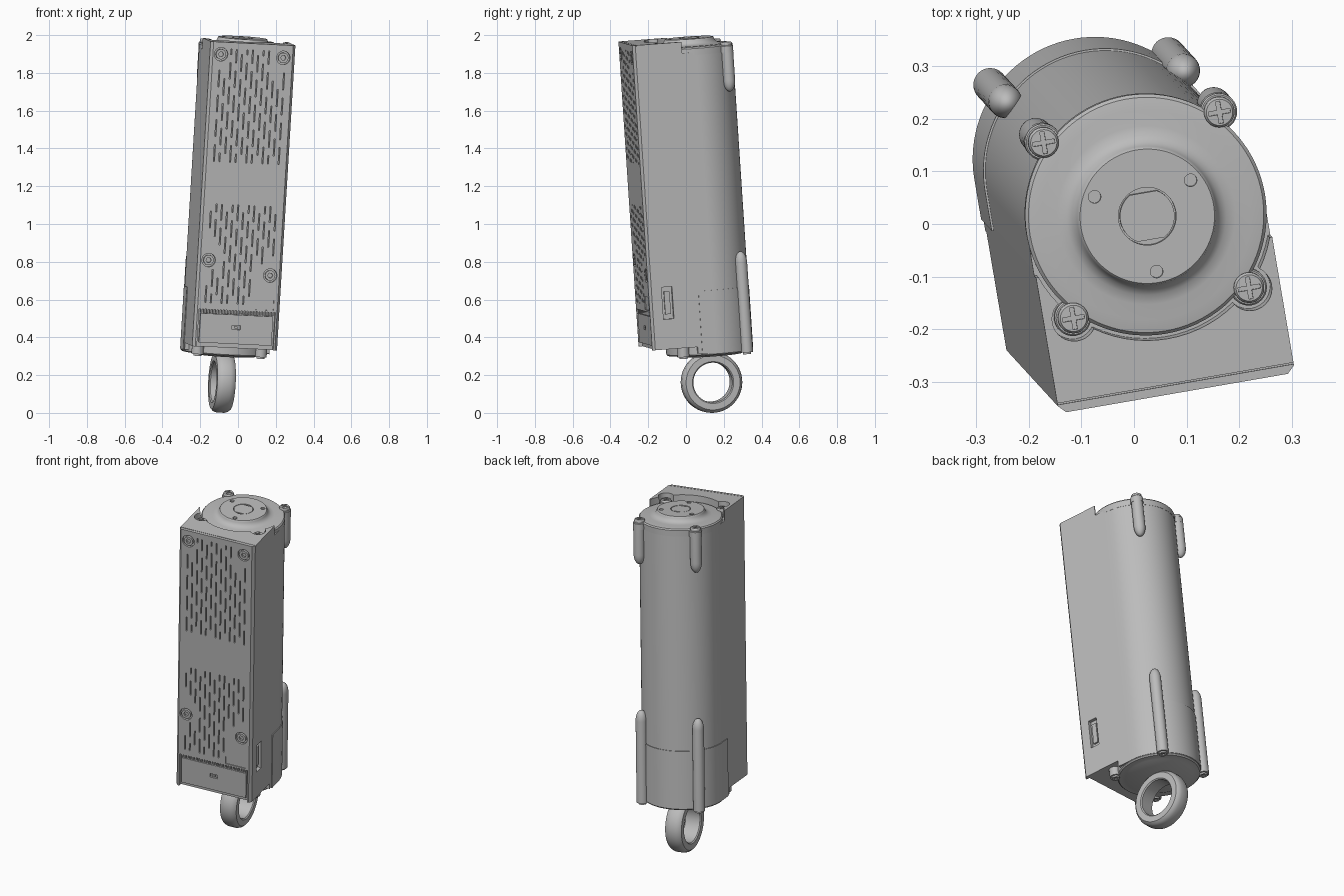
import bpy, bmesh, math
from mathutils import Matrix, Vector

cube = bpy.data.objects.get("Cube")
if cube:
    bpy.data.objects.remove(cube, do_unlink=True)

# Leaning frame: origin in the ring centre, local z along the tube
axis = Vector((0.0605, -0.066, 1)).normalized()
side = Vector((0.986, 0.167, 0))
side = (side - axis * side.dot(axis)).normalized()
depth = axis.cross(side)
FRAME = Matrix((side, depth, axis)).transposed().to_4x4()
FRAME.translation = (-0.085, 0.135, 0.163)

grey = bpy.data.materials.new("light grey")
grey.use_nodes = True
grey.diffuse_color = (0.5, 0.5, 0.5, 1)
grey.node_tree.nodes["Principled BSDF"].inputs["Base Color"].default_value = (0.5, 0.5, 0.5, 1)


def finish(name, bm):
    bmesh.ops.remove_doubles(bm, verts=bm.verts, dist=1e-5)
    bmesh.ops.dissolve_degenerate(bm, edges=bm.edges, dist=1e-6)
    bmesh.ops.recalc_face_normals(bm, faces=bm.faces)
    mesh = bpy.data.meshes.new(name)
    bm.to_mesh(mesh)
    bm.free()
    mesh.materials.append(grey)
    ob = bpy.data.objects.new(name, mesh)
    bpy.context.collection.objects.link(ob)
    ob.matrix_world = FRAME
    return ob


def prism(name, pts, z0, z1):
    bm = bmesh.new()
    face = bm.faces.new([bm.verts.new((x, y, z0)) for x, y in pts])
    new = bmesh.ops.extrude_face_region(bm, geom=[face])["geom"]
    top = [v for v in new if isinstance(v, bmesh.types.BMVert)]
    bmesh.ops.translate(bm, verts=top, vec=(0, 0, z1 - z0))
    return finish(name, bm)


def lathe(name, profile, places, turn=Matrix(), steps=48, closed=False):
    """Spin (radius, height) points, then copy the solid to each place."""
    bm = bmesh.new()
    for place in places:
        vs = [bm.verts.new((r, 0, z)) for r, z in profile]
        es = [bm.edges.new(p) for p in zip(vs, vs[1:])]
        if closed:
            es.append(bm.edges.new((vs[-1], vs[0])))
        old = set(bm.verts) - set(vs)
        bmesh.ops.spin(bm, geom=vs + es, cent=(0, 0, 0), axis=(0, 0, 1),
                       angle=math.tau, steps=steps)
        mine = [v for v in bm.verts if v not in old]
        bmesh.ops.transform(bm, matrix=Matrix.Translation(place) @ turn, verts=mine)
    return finish(name, bm)


def boxes(name, items):
    """Each item is centre, size and optional turn about z."""
    bm = bmesh.new()
    for c, s, *a in items:
        m = Matrix.Translation(c) @ Matrix.Rotation(a[0] if a else 0, 4, 'Z') @ Matrix.Diagonal((*s, 1))
        bmesh.ops.create_cube(bm, size=1, matrix=m)
    return finish(name, bm)


def pin(r, z0, z1):
    return [(0, z0), (r, z0), (r, z1), (0, z1)]


def cut(ob, *cutters):
    for c in cutters:
        c.hide_render = True
        mod = ob.modifiers.new("cut", 'BOOLEAN')
        mod.operation, mod.solver, mod.object = 'DIFFERENCE', 'EXACT', c
        bpy.context.view_layer.update()
        mesh = bpy.data.meshes.new_from_object(ob.evaluated_get(bpy.context.evaluated_depsgraph_get()))
        ob.modifiers.clear()
        ob.data = mesh
        bpy.data.objects.remove(c, do_unlink=True)


def arch(r, front, n=48):
    arc = [(r * math.cos(math.pi * i / n), r * math.sin(math.pi * i / n)) for i in range(n + 1)]
    return arc + [(-r, front), (r, front)]


def corner(deg, r):
    a = math.radians(deg)
    return Vector((r * math.cos(a), r * math.sin(a), 0))


FRONT, W, TOP = -0.342, 0.228, 1.825
FORWARD = Matrix.Rotation(math.pi / 2, 4, 'X')  # lathe axis to the front
backs = [corner(d, 0.243) for d in (45, 135)]
fronts = [corner(d, 0.24) for d in (-45, -135)]

# Motor tube and its lower sleeve
prism("motor_tube", arch(W, -0.1), 0.17, 1.765)
prism("lower_sleeve", arch(0.232, -0.077), 0.165, 0.5)
lathe("bottom_cover", [(0, 0.145), (0.17, 0.145), (0.185, 0.152), (0.222, 0.155),
                       (0.229, 0.162), (0.229, 0.22), (0, 0.22)], [(0, 0, 0)], steps=72)

# Box housing on the front, with chamfered front edges
c = 0.014
housing = prism("box_housing", [(W, -0.08), (-W, -0.08), (-W, FRONT + c), (c - W, FRONT),
                                (W - c, FRONT), (W, FRONT + c)], 0.205, TOP)
cut(housing, lathe("pocket", pin(0.237, 1.765, 1.95), [(0, 0, 0)], steps=72))
for f in fronts:
    cut(housing, lathe("lug_pocket", pin(0.042, 1.765, 1.95), [f], steps=32))

# Front screws, vents, label, connector bay and side port
screws = [(-0.17, 1.76), (0.165, 1.757), (-0.17, 0.666), (0.165, 0.6)]
seats = [(x, FRONT, z) for x, z in screws]
label = Vector((0.133, 0.45))
slots = []
for low, high in ((0.44, 0.965), (1.19, 1.79)):
    for i in range(13):
        x, z = (i - 6) * 0.029, low - (i % 3) * 0.044
        while z < high:
            a, b = max(z, low), min(z + 0.09, high)
            mid = Vector((x, (a + b) / 2))
            near = any((mid - Vector(s)).length < 0.04 + (b - a) / 2 for s in screws)
            on_label = abs(x - label.x) < 0.075 and a < label.y + 0.05
            if b - a > 0.015 and not near and not on_label:
                slots.append(((x, FRONT, mid.y), (0.006, 0.03, b - a)))
            z += 0.132
cut(housing,
    boxes("vents", slots),
    lathe("screw_seats", pin(0.036, -0.014, 0.014), seats, FORWARD, 32),
    boxes("label_recess", [((label.x, FRONT, label.y), (0.12, 0.01, 0.07))]),
    boxes("connector_bay", [((0, FRONT, 0.3), (0.41, 0.04, 0.21))]),
    boxes("side_port", [((W, -0.245, 0.45), (0.04, 0.056, 0.17))]),
    boxes("seam", [((0, FRONT + 0.018, TOP), (0.6, 0.003, 0.01))]))

panel = boxes("connector_panel", [((0, FRONT + 0.014, 0.305), (0.39, 0.02, 0.155))])
cut(panel, boxes("socket", [((0, FRONT, 0.315), (0.045, 0.03, 0.022))]))
boxes("socket_tongue", [((0, FRONT + 0.012, 0.315), (0.015, 0.012, 0.012))])
boxes("bay_teeth", [(((i - 12) * 0.016, FRONT + 0.012, 0.395), (0.008, 0.018, 0.02)) for i in range(25)])
boxes("port_insert", [((W - 0.015, -0.245, 0.45), (0.012, 0.03, 0.12))])
heads = lathe("front_screws", pin(0.027, -0.02, 0.001), seats, FORWARD, 32)
cut(heads, lathe("hex_sockets", pin(0.014, -0.01, 0.02), seats, FORWARD, 6))

# Round top cover with a raised boss
cover = lathe("top_cover", [(0, 1.75), (0.229, 1.75), (0.23, 1.785), (0.224, 1.792), (0.2, 1.796),
                            (0.17, 1.796), (0.152, 1.8), (0.14, 1.808), (0.133, 1.82),
                            (0.131, 1.827), (0.128, 1.83), (0, 1.83)], [(0, 0, 0)], steps=96)
cut(cover, lathe("shaft_hole", pin(0.055, 1.815, 1.86), [(0, 0, 0)]),
    lathe("boss_holes", pin(0.012, 1.82, 1.86), [corner(d, 0.107) for d in (30, 150, 270)], steps=24))
shaft = lathe("drive_shaft", pin(0.052, 1.8, 1.829), [(0, 0, 0)])
cut(shaft, boxes("flats", [((0, s * 0.07, 1.83), (0.2, 0.05, 0.1)) for s in (-1, 1)]))

# Cover lugs and cross-head screws
lugs = [corner(d, 0.24) for d in (45, 135, 225, 315)]
lathe("cover_lugs", [(0, 1.75), (0.035, 1.75), (0.035, 1.783), (0.032, 1.787), (0, 1.787)], lugs, steps=32)
cross = lathe("cross_screws", [(0, 1.78), (0.029, 1.78), (0.029, 1.798), (0.025, 1.804), (0, 1.805)],
              lugs, steps=32)
for turn in (0, math.pi / 2):
    cut(cross, boxes("cross_slots", [((p.x, p.y, 1.805), (0.042, 0.008, 0.014), turn) for p in lugs]))


# Screw ribs along the tube, with long rounded tips
def rib(name, z_end, z_tip, places):
    d = 1 if z_tip > z_end else -1
    r, tip = 0.032, 0.06
    curve = [(r * math.cos(t * math.pi / 16), z_tip - d * tip * (1 - math.sin(t * math.pi / 16)))
             for t in range(9)]
    lathe(name, [(0, z_end), (r, z_end)] + curve, places, steps=32)


rib("upper_ribs", 1.755, 1.54, backs)
rib("lower_ribs", 0.155, 0.69, backs)
lathe("bottom_front_lugs", pin(0.032, 0.155, 0.23), fronts, steps=32)
feet = lathe("bottom_screws", pin(0.022, 0.145, 0.16), backs + fronts, steps=24)
cut(feet, lathe("bottom_sockets", pin(0.011, 0.13, 0.152), backs + fronts, steps=6))

# Mounting ring and its short neck
lathe("mounting_ring", [(0.105, -0.043), (0.111, -0.049), (0.145, -0.049), (0.156, -0.038), (0.162, -0.02),
                        (0.162, 0.02), (0.156, 0.038), (0.145, 0.049), (0.111, 0.049), (0.105, 0.043)],
      [(0, 0, 0)], Matrix.Rotation(math.pi / 2, 4, 'Y'), 72, True)
lathe("ring_neck", pin(0.035, 0.13, 0.16), [(0, 0, 0)], steps=32)

for ob in bpy.context.collection.objects:
    ob.select_set(ob.type == 'MESH')
    if ob.type == 'MESH':
        bpy.context.view_layer.objects.active = ob
bpy.ops.object.shade_smooth_by_angle(angle=math.radians(32))
